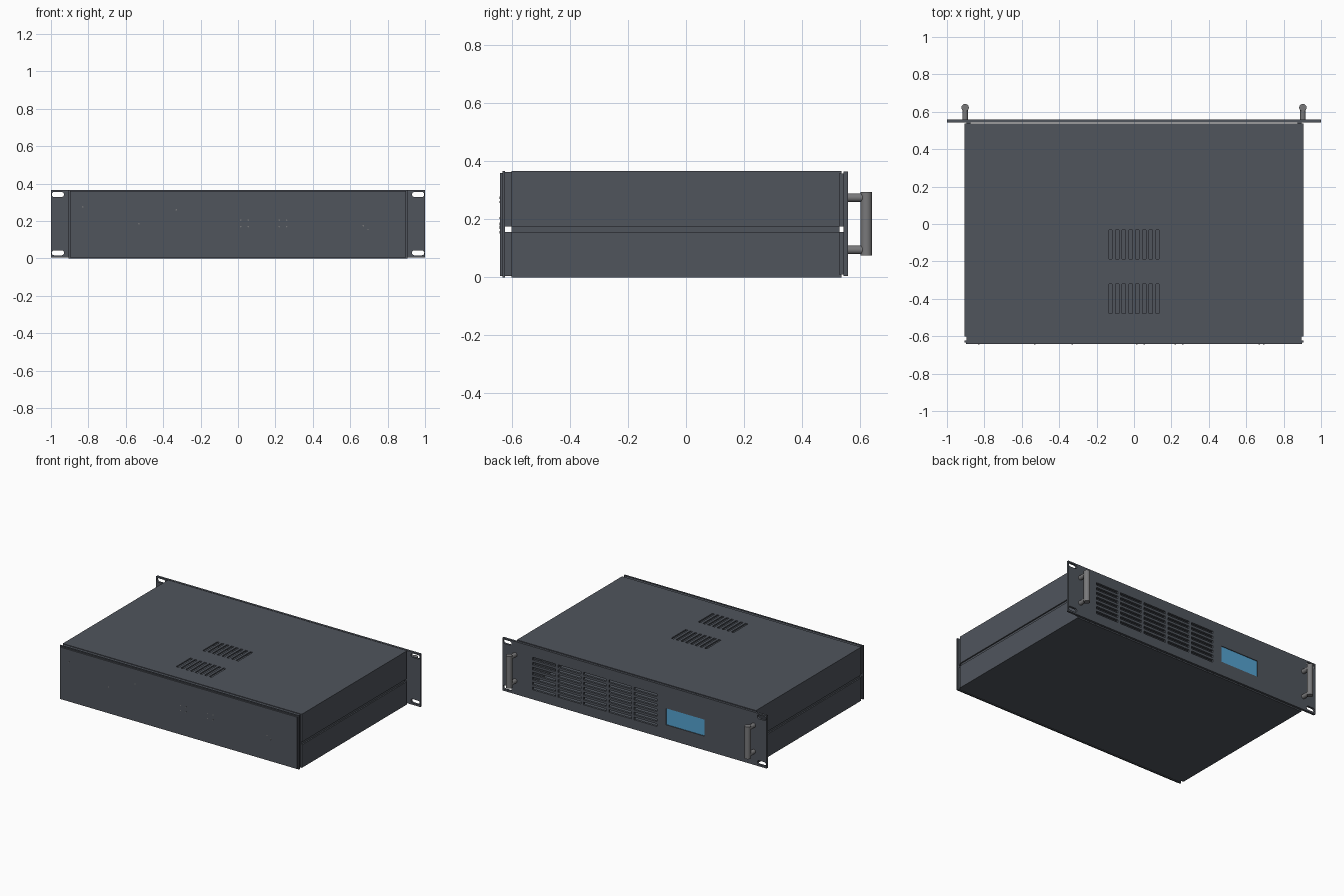
import bpy, bmesh, math
from mathutils import Matrix, Vector

if "Cube" in bpy.data.objects:
    bpy.data.objects.remove(bpy.data.objects["Cube"])


def material(name, rgb):
    m = bpy.data.materials.new(name)
    m.diffuse_color = (*rgb, 1)
    m.use_nodes = True
    m.node_tree.nodes["Principled BSDF"].inputs["Base Color"].default_value = m.diffuse_color
    return m


CASE = material("charcoal metal", (0.08, 0.09, 0.108))
GREY = material("handle grey", (0.19, 0.19, 0.195))
BLUE = material("display blue", (0.09, 0.37, 0.64))


def add_box(bm, x0, x1, y0, y1, z0, z1):
    centre = Vector((x0 + x1, y0 + y1, z0 + z1)) / 2
    mat = Matrix.Translation(centre) @ Matrix.Diagonal((x1 - x0, y1 - y0, z1 - z0, 1))
    bmesh.ops.create_cube(bm, size=1, matrix=mat)


def add_cyl(bm, centre, r, depth, axis="Z", seg=20):
    rot = Matrix.Rotation(math.pi / 2, 4, "X") if axis == "Y" else Matrix()
    bmesh.ops.create_cone(bm, cap_ends=True, segments=seg, radius1=r, radius2=r,
                          depth=depth, matrix=Matrix.Translation(centre) @ rot)


def add_stadium(bm, cx, cz, length, height, y0, y1):
    # rounded slot prism along y
    r, pts = height / 2, []
    for side in (1, -1):
        for i in range(9):
            a = -math.pi / 2 + math.pi * i / 8
            pts.append((cx + side * (length / 2 - r + r * math.cos(a)), cz + side * r * math.sin(a)))
    face = bm.faces.new([bm.verts.new((x, y0, z)) for x, z in pts])
    new = bmesh.ops.extrude_face_region(bm, geom=[face])["geom"]
    bmesh.ops.translate(bm, vec=(0, y1 - y0, 0), verts=[v for v in new if isinstance(v, bmesh.types.BMVert)])


def finish(bm, name, mat):
    bmesh.ops.recalc_face_normals(bm, faces=bm.faces)
    me = bpy.data.meshes.new(name)
    bm.to_mesh(me)
    bm.free()
    me.materials.append(mat)
    ob = bpy.data.objects.new(name, me)
    bpy.context.collection.objects.link(ob)
    return ob


def boxes(name, mat, *dims):
    bm = bmesh.new()
    for d in dims:
        add_box(bm, *d)
    return finish(bm, name, mat)


def cut(ob, bm):
    # subtract the cutter geometry and bake the result
    cutter = finish(bm, "cutter", CASE)
    cutter.hide_render = True
    mod = ob.modifiers.new("cut", "BOOLEAN")
    mod.operation, mod.solver, mod.object = "DIFFERENCE", "EXACT", cutter
    deps = bpy.context.evaluated_depsgraph_get()
    me = bpy.data.meshes.new_from_object(ob.evaluated_get(deps))
    ob.modifiers.clear()
    ob.data = me
    bpy.data.objects.remove(cutter)


H, T = 0.367, 0.009          # case height, sheet thickness
Y0, Y1 = -0.602, 0.530       # side wall ends

# Front panel with mounting slots, ventilation grille and display opening
panel = boxes("front_panel", CASE, (-1, 1, 0.543, 0.558, 0.004, 0.365))
bm = bmesh.new()
for sx in (-1, 1):
    for z in (0.03, 0.342):
        add_stadium(bm, sx * 0.963, z, 0.066, 0.027, 0.5, 0.6)
for col in range(5):
    for row in range(7):
        x, z = 0.77 - col * 0.192, 0.07 + row * 0.034
        add_box(bm, x - 0.172, x, 0.5, 0.6, z, z + 0.018)
add_box(bm, -0.53, -0.24, 0.5, 0.6, 0.10, 0.213)
cut(panel, bm)

# Display set slightly back in its opening
boxes("display_screen", BLUE, (-0.53, -0.24, 0.545, 0.553, 0.10, 0.213))

# Top cover with two groups of vent slots
top = boxes("top_cover", CASE, (-0.905, 0.905, Y0, 0.536, H - T, H))
bm = bmesh.new()
for cy in (-0.40, -0.11):
    for i in range(8):
        x = (i - 3.5) * 0.036
        add_box(bm, x - 0.009, x + 0.009, cy - 0.078, cy + 0.078, 0.3, 0.4)
cut(top, bm)

# Bottom tray plate
boxes("bottom_plate", CASE, (-0.905, 0.905, Y0, 0.536, 0, T))

# Side walls: upper and lower flanges with a recessed strip behind the seam
for s, side in ((1, "right"), (-1, "left")):
    def wall(a, b, y0, y1, z0, z1):
        return (min(s * a, s * b), max(s * a, s * b), y0, y1, z0, z1)
    boxes("upper_side_" + side, CASE, wall(0.905 - T, 0.905, Y0, Y1, 0.176, H - T))
    boxes("lower_side_" + side, CASE, wall(0.905 - T, 0.905, Y0, Y1, T, 0.157))
    boxes("seam_strip_" + side, CASE, wall(0.885, 0.895, Y0, Y1, 0.14, 0.19))
    # bent end tabs closing the corners, leaving a small gap at the seam
    boxes("corner_tabs_" + side, CASE,
          *[wall(0.875, 0.895, y0, y1, z0, z1)
            for y0, y1 in ((-0.624, Y0), (Y1, 0.543))
            for z0, z1 in ((T, 0.157), (0.176, H - T))])

# Rear panel: flanged frame plate plus outer plate
boxes("rear_frame", CASE, (-0.905, 0.905, -0.633, -0.624, 0, H))
boxes("rear_top_lip", CASE, (-0.895, 0.895, -0.624, Y0, H - 0.02, H - 0.004))
boxes("rear_bottom_lip", CASE, (-0.895, 0.895, -0.624, Y0, 0.004, 0.02))
boxes("rear_panel", CASE, (-0.898, 0.898, -0.642, -0.633, 0.005, 0.36))

# Tiny fixings on the rear panel
bm = bmesh.new()
spots = [(-0.83, 0.275), (-0.53, 0.185), (-0.33, 0.26), (0.67, 0.175), (0.695, 0.155)]
spots += [(x, z) for x in (0.015, 0.055, 0.22, 0.26) for z in (0.17, 0.205)]
for x, z in spots:
    add_cyl(bm, (x, -0.6415, z), 0.004, 0.003, "Y", 8)
finish(bm, "rear_fixings", GREY)

# Handles: vertical bar on two posts
for s, side in ((1, "right"), (-1, "left")):
    bm = bmesh.new()
    add_cyl(bm, (s * 0.903, 0.622, 0.185), 0.02, 0.22)
    for z in (0.095, 0.275):
        add_cyl(bm, (s * 0.903, 0.586, z), 0.015, 0.066, "Y")
    ob = finish(bm, "handle_" + side, GREY)
    bpy.ops.object.select_all(action="DESELECT")
    ob.select_set(True)
    bpy.context.view_layer.objects.active = ob
    bpy.ops.object.shade_smooth_by_angle(angle=math.radians(40))
